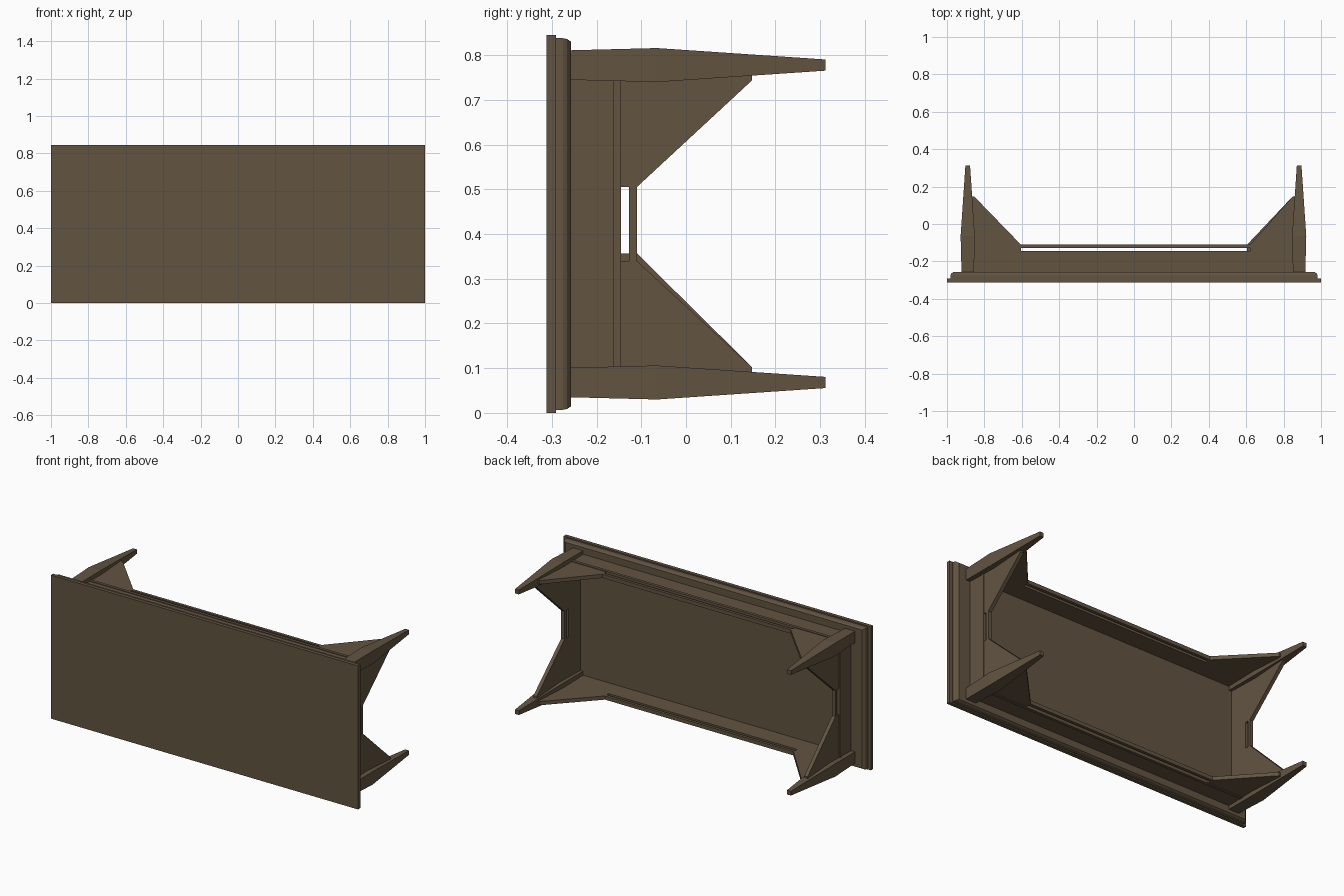
import bpy, bmesh

if "Cube" in bpy.data.objects:
    bpy.data.objects.remove(bpy.data.objects["Cube"])

wood = bpy.data.materials.new("brown wood")
wood.diffuse_color = (0.122, 0.088, 0.053, 1)
wood.use_nodes = True
wood.node_tree.nodes["Principled BSDF"].inputs["Base Color"].default_value = wood.diffuse_color

H = 0.845            # overall height
MID = H / 2


def finish(name, bm):
    bmesh.ops.recalc_face_normals(bm, faces=bm.faces)
    me = bpy.data.meshes.new(name)
    bm.to_mesh(me)
    bm.free()
    me.materials.append(wood)
    ob = bpy.data.objects.new(name, me)
    bpy.context.collection.objects.link(ob)
    return ob


def loft(name, rings):
    """Stack of rectangles along y; each ring is (y, cx, cz, half_x, half_z)."""
    bm = bmesh.new()
    loops = [[bm.verts.new((cx + sx * hx, y, cz + sz * hz))
              for sx, sz in ((-1, -1), (1, -1), (1, 1), (-1, 1))]
             for y, cx, cz, hx, hz in rings]
    for a, b in zip(loops, loops[1:]):
        for i in range(4):
            j = (i + 1) % 4
            bm.faces.new((a[i], a[j], b[j], b[i]))
    bm.faces.new(loops[0])
    bm.faces.new(loops[-1])
    return finish(name, bm)


def board(name, outline, along_x, lo, hi):
    """Flat board: outline in (run, y), thickness from lo to hi across."""
    bm = bmesh.new()
    ends = [[bm.verts.new((u, y, t) if along_x else (t, y, u)) for u, y in outline]
            for t in (lo, hi)]
    n = len(outline)
    for e in ends:
        bm.faces.new(e)
    for i in range(n):
        j = (i + 1) % n
        bm.faces.new((ends[0][i], ends[0][j], ends[1][j], ends[1][i]))
    return finish(name, bm)


def rect(u0, u1, y0, y1):
    return [(u0, y0), (u1, y0), (u1, y1), (u0, y1)]


# Table top with stepped, moulded edge: (y, inset in x, inset in z)
edge = [(-0.312, 0, 0), (-0.291, 0, 0), (-0.291, 0.02, 0.007),
        (-0.275, 0.018, 0.007), (-0.266, 0.022, 0.009), (-0.257, 0.034, 0.015)]
loft("table_top", [(y, 0, MID, 1 - ix, MID - iz) for y, ix, iz in edge])

# Four tapered square legs
LEG_X, LEG_Z = (-0.889, 0.883), (0.068, 0.778)
for cx in LEG_X:
    for cz in LEG_Z:
        loft("leg", [(y, cx, cz, h, h) for y, h in
                     ((-0.26, 0.033), (-0.065, 0.038), (0.312, 0.0125))])


# One side of the frame: apron, bead, two triangular braces and a thin rail
def side(name, along_x, ends, inner, out, corners):
    lo, hi = sorted((inner, inner + out * 0.022))
    blo, bhi = sorted((inner, inner + out * 0.026))
    board(name + "_apron", rect(*ends, -0.26, -0.162), along_x, lo, hi)
    board(name + "_bead", rect(*ends, -0.162, -0.145), along_x, blo, bhi)
    board(name + "_rail", rect(*corners, -0.127, -0.11), along_x, lo, hi)
    for e, c, s in ((ends[0], corners[0], 1), (ends[1], corners[1], -1)):
        board(name + "_brace", [(e, -0.145), (c, -0.145), (c, -0.11),
                                (e + s * 0.034, 0.148), (e, 0.148)], along_x, lo, hi)


side("upper_side", True, LEG_X, 0.768, 1, (-0.605, 0.622))
side("lower_side", True, LEG_X, 0.078, -1, (-0.622, 0.605))
side("right_end", False, LEG_Z, 0.868, 1, (0.34, 0.505))
side("left_end", False, LEG_Z, -0.874, -1, (0.357, 0.51))
